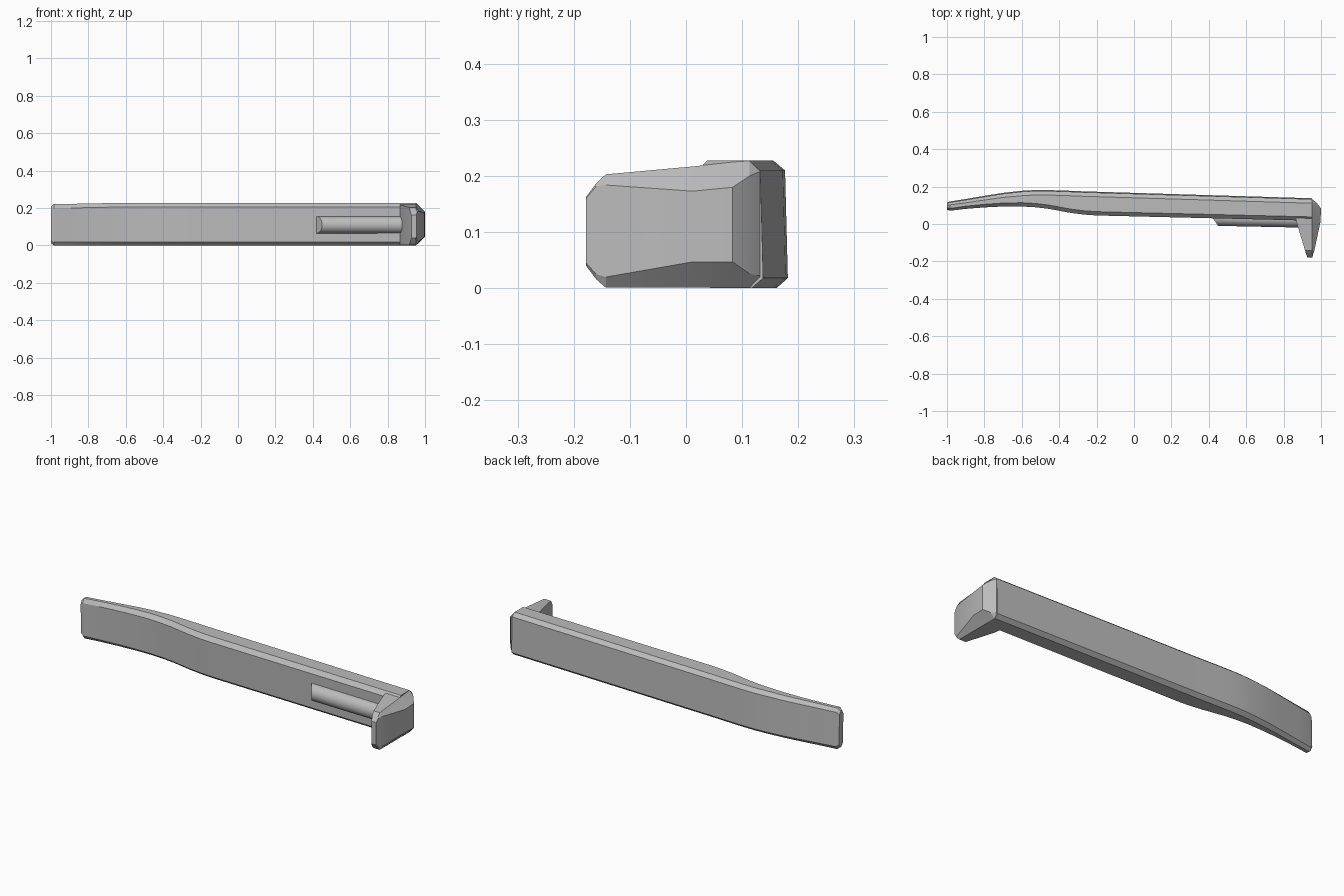
import bpy
import bmesh
import math
from mathutils import Vector

cube = bpy.data.objects.get("Cube")
if cube:
    bpy.data.objects.remove(cube)

grey = bpy.data.materials.new("plain_grey")
grey.use_nodes = True
colour = (0.5, 0.5, 0.5, 1)
grey.diffuse_color = colour
grey.node_tree.nodes["Principled BSDF"].inputs["Base Color"].default_value = colour


def loft(name, rings, angle):
    """Skin a row of matching rings and cap both ends."""
    bm = bmesh.new()
    loops = [[bm.verts.new(p) for p in ring] for ring in rings]
    count = len(loops[0])
    for a, b in zip(loops, loops[1:]):
        for i in range(count):
            j = (i + 1) % count
            bm.faces.new((a[i], a[j], b[j], b[i]))
    bm.faces.new(loops[0])
    bm.faces.new(loops[-1])
    bmesh.ops.recalc_face_normals(bm, faces=bm.faces)
    mesh = bpy.data.meshes.new(name)
    bm.to_mesh(mesh)
    bm.free()
    mesh.materials.append(grey)
    obj = bpy.data.objects.new(name, mesh)
    bpy.context.collection.objects.link(obj)
    bpy.ops.object.select_all(action="DESELECT")
    obj.select_set(True)
    bpy.context.view_layer.objects.active = obj
    bpy.ops.object.shade_smooth_by_angle(angle=math.radians(angle))
    return obj


def bar_ring(x, front, back, low, high, cut):
    """Chamfered rectangle across the bar, leaning slightly."""
    pts = [(front + cut, low), (back - cut, low), (back, low + .018),
           (back, high - .018), (back - cut, high), (front + cut, high),
           (front, high - .022), (front, low + .018)]
    return [Vector((x, y + .003 - .026 * z, z)) for y, z in pts]


# Long curved bar: x, front y, back y
outline = [(-.985, .073, .118), (-.9, .083, .131), (-.8, .091, .148),
           (-.7, .096, .164), (-.6, .096, .175), (-.53, .092, .179),
           (-.46, .084, .179), (-.4, .073, .177), (-.34, .062, .175),
           (-.27, .053, .172), (-.2, .048, .17), (.953, .02, .135)]
rings = [bar_ring(-1, .078, .112, .012, .208, .012)]
for x, front, back in outline:
    blend = min(1, (x + 1) / .4)
    rings.append(bar_ring(x, front, back, 0, .22 + .008 * blend,
                          .013 + .008 * blend))
loft("curved_bar", rings, 25)

# End hook: y, inner x, ridge x, outer x, low z, high z, outer low, outer high
stations = [(-.178, .927, .948, .954, .04, .163, .045, .16),
            (-.16, .92, .953, .958, .016, .187, .025, .182),
            (-.143, .915, .953, .964, .001, .203, .02, .184),
            (.012, .868, .953, .997, .001, .217, .047, .173),
            (.083, .86, .953, 1, .001, .225, .047, .18),
            (.113, .9, .953, .976, .001, .227, .026, .2),
            (.132, .9, .952, .955, .02, .21, .022, .208)]
hook = []
for y, inner, ridge, outer, low, high, out_low, out_high in stations:
    section = [(inner, low), (ridge, low), (outer, out_low),
               (outer, out_high), (ridge, high), (inner, high)]
    hook.append([Vector((x, y, z)) for x, z in section])
loft("end_hook", hook, 12)

# Half-round rib on the front face with a sloped outer end
ribs = []
for start, slope, base in ((.42, .03, .033), (.89, 0, .024)):
    ring = []
    for i in range(17):
        t = math.pi * i / 16
        rise = math.sin(t)
        ring.append(Vector((start + slope * rise, base - .043 * rise,
                            .11 + .045 * math.cos(t))))
    ribs.append(ring)
loft("front_rib", ribs, 30)
